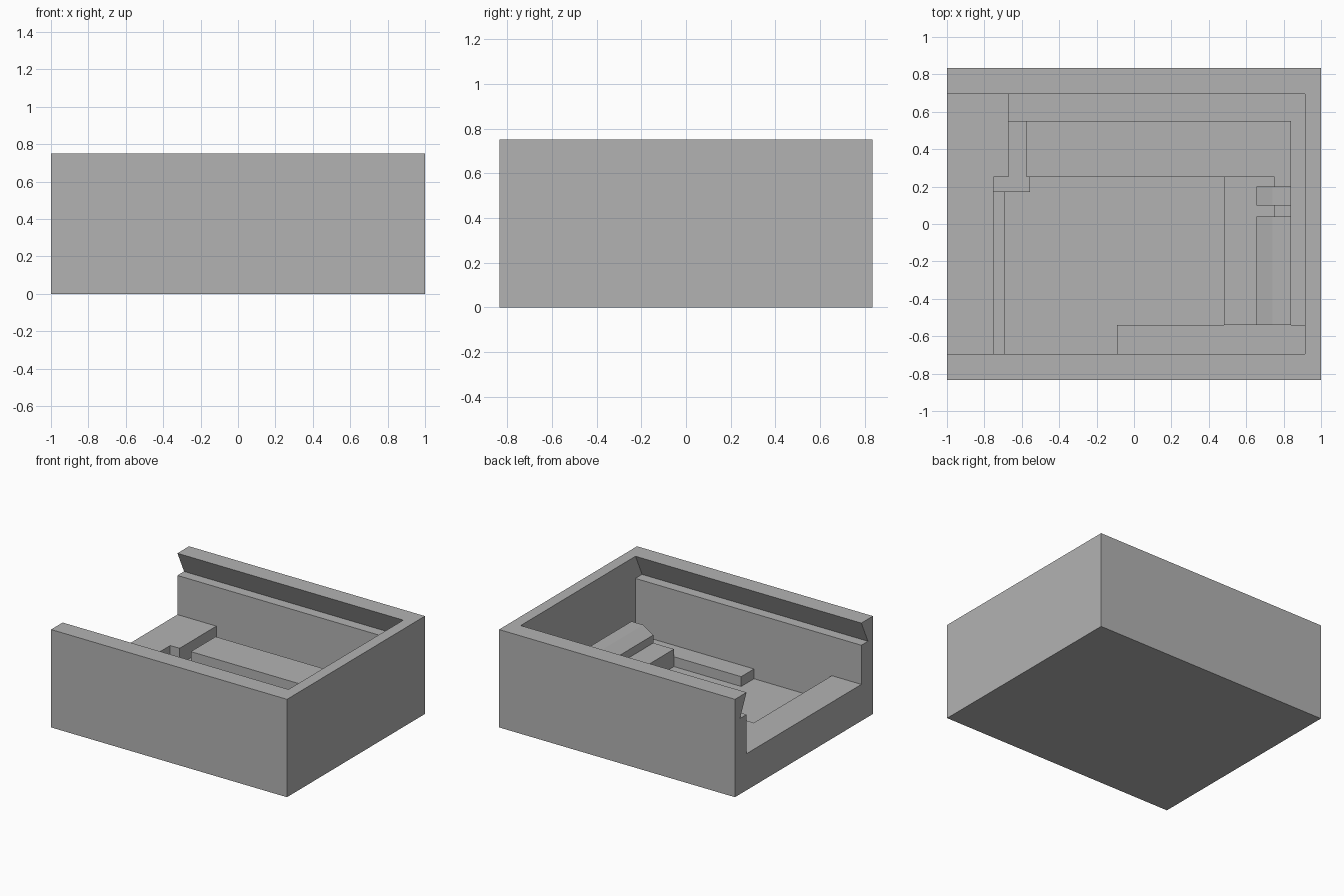
import bpy, bmesh
from mathutils import Vector

if "Cube" in bpy.data.objects:
    bpy.data.objects.remove(bpy.data.objects["Cube"], do_unlink=True)

# One plain grey for the whole tray
grey = bpy.data.materials.new("plain_grey")
grey.use_nodes = True
colour = (0.45, 0.45, 0.45, 1)
grey.diffuse_color = colour
grey.node_tree.nodes["Principled BSDF"].inputs["Base Color"].default_value = colour


def prism(name, outline, axis, start, end):
    """Extrude an outline along x (y-z outline), y (x-z) or z (x-y)."""
    place = {"x": lambda a, b: (start, a, b),
             "y": lambda a, b: (a, start, b),
             "z": lambda a, b: (a, b, start)}[axis]
    bm = bmesh.new()
    face = bm.faces.new([bm.verts.new(place(a, b)) for a, b in outline])
    moved = bmesh.ops.extrude_face_region(bm, geom=[face])["geom"]
    step = Vector([end - start if c == axis else 0 for c in "xyz"])
    bmesh.ops.translate(bm, vec=step,
                        verts=[v for v in moved if isinstance(v, bmesh.types.BMVert)])
    bmesh.ops.recalc_face_normals(bm, faces=bm.faces)
    mesh = bpy.data.meshes.new(name)
    bm.to_mesh(mesh)
    bm.free()
    mesh.materials.append(grey)
    obj = bpy.data.objects.new(name, mesh)
    bpy.context.collection.objects.link(obj)
    return obj


def box(name, x0, x1, y0, y1, z0, z1):
    return prism(name, [(x0, y0), (x1, y0), (x1, y1), (x0, y1)], "z", z0, z1)


def cut(target, cutter):
    mod = target.modifiers.new(cutter.name, "BOOLEAN")
    mod.operation = "DIFFERENCE"
    mod.solver = "EXACT"
    mod.object = cutter
    cutter.hide_render = True
    cutter.hide_viewport = True
    cutter.display_type = "WIRE"


FLOOR, SHELF, LEDGE = 0.08, 0.28, 0.58
INNER, UNDERCUT, END = 0.695, 0.775, 0.915

# Tray body, open at one end
body = box("tray_body", -1, 1, -0.835, 0.835, 0, 0.75)

# Dovetail slot for a sliding lid, with ledges under it
half = [(INNER, SHELF), (INNER, LEDGE), (UNDERCUT, LEDGE), (INNER, 0.75), (0.67, 0.8)]
half[3:] = [(INNER, 0.75), (INNER, 0.8)]
slot = half + [(-y, z) for y, z in reversed(half)]
cut(body, prism("lid_slot_cutter", slot, "x", -1.1, END))

# Deep pocket behind the entry shelf
pocket = [(-0.75, -INNER), (END, -INNER), (END, INNER),
          (-0.67, INNER), (-0.67, 0.25), (-0.75, 0.25)]
cut(body, prism("pocket_cutter", pocket, "z", FLOOR, 0.4))

# Raised platforms on the pocket floor
box("rear_platform", -0.575, 0.84, 0.25, 0.55, FLOOR, SHELF)
box("front_bar", -0.09, END, -INNER, -0.54, FLOOR, 0.155)
box("cross_step", 0.48, 0.655, -0.54, 0.25, FLOOR, 0.214)
box("entry_step", -0.75, -0.69, -INNER, 0.17, FLOOR, 0.12)
channel = [(-0.75, 0.17), (-0.555, 0.17), (-0.555, 0.25),
           (-0.575, 0.25), (-0.575, 0.55), (-0.67, 0.55), (-0.67, 0.25), (-0.75, 0.25)]
prism("channel_floor", channel, "z", FLOOR, 0.155)

# Sloped support, split by two notches
ramp = [(0.655, FLOOR), (0.84, FLOOR), (0.84, 0.33), (0.74, 0.33), (0.655, 0.275)]
notch = [(0.655, FLOOR), (0.84, FLOOR), (0.84, 0.28), (0.75, 0.28), (0.75, 0.214), (0.655, 0.214)]
for label, outline, spans in (("ramp", ramp, [(-0.54, 0.04), (0.1, 0.2)]),
                              ("ramp_notch", notch, [(0.04, 0.1), (0.2, 0.25)])):
    for i, (y0, y1) in enumerate(spans):
        prism(f"{label}_{i + 1}", outline, "y", y0, y1)
